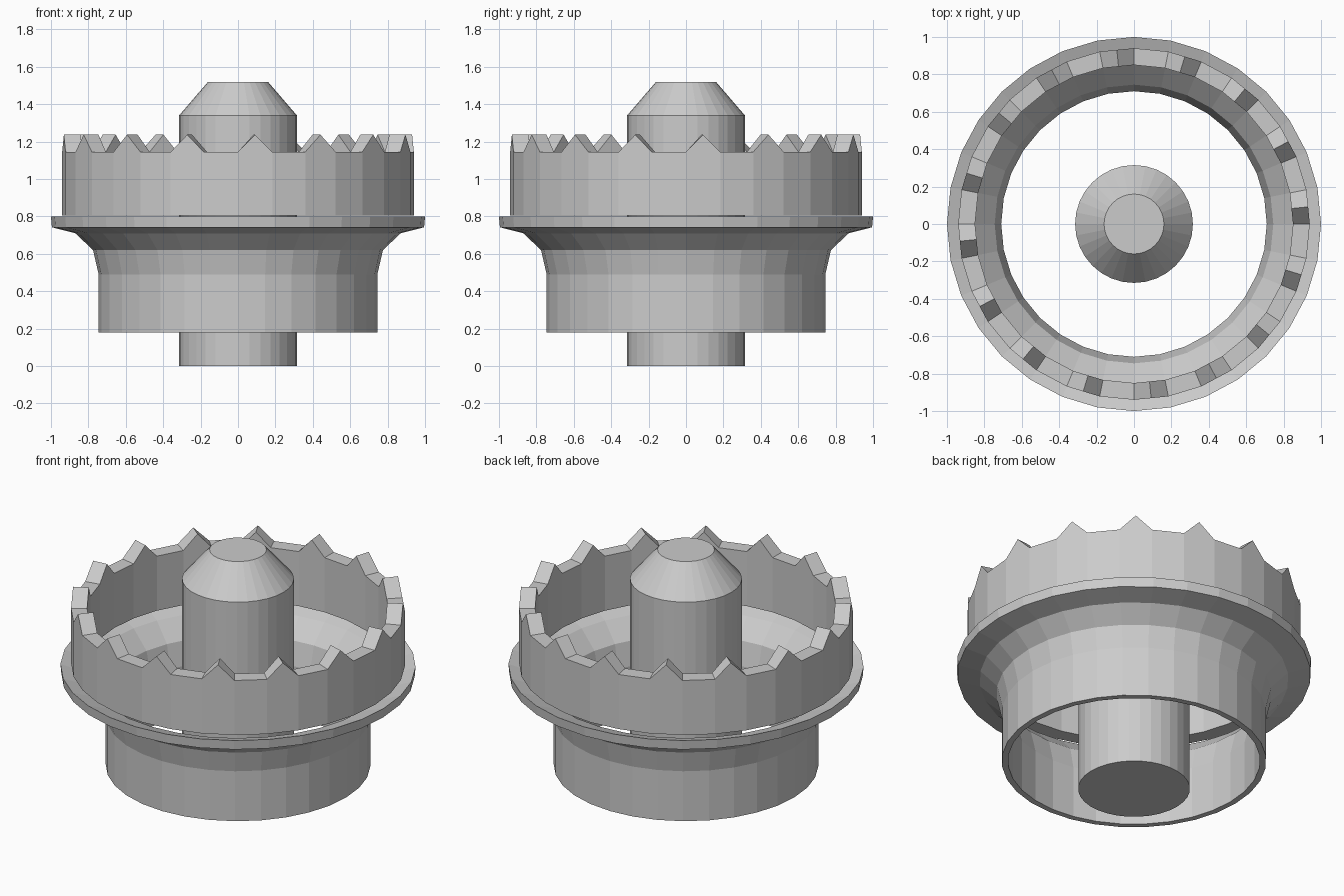
import bpy, bmesh
from math import sin, cos, pi

if "Cube" in bpy.data.objects:
    bpy.data.objects.remove(bpy.data.objects["Cube"])

SIDES = 32

def finish(name, bm):
    bmesh.ops.recalc_face_normals(bm, faces=bm.faces)
    mesh = bpy.data.meshes.new(name)
    bm.to_mesh(mesh)
    bm.free()
    obj = bpy.data.objects.new(name, mesh)
    bpy.context.collection.objects.link(obj)
    return obj

def ring_point(r, a, z):
    return (r * cos(a), r * sin(a), z)

def lathe(name, profile, closed):
    """Revolve (radius, z) points; closed joins the profile, otherwise ends are capped."""
    bm = bmesh.new()
    loops = [[bm.verts.new(ring_point(r, 2 * pi * i / SIDES, z)) for i in range(SIDES)]
             for r, z in profile]
    n = len(loops)
    for k in range(n if closed else n - 1):
        a, b = loops[k], loops[(k + 1) % n]
        for i in range(SIDES):
            j = (i + 1) % SIDES
            bm.faces.new((a[i], a[j], b[j], b[i]))
    if not closed:
        bm.faces.new(loops[0])
        bm.faces.new(loops[-1])
    return finish(name, bm)

# Central shaft with chamfered tip
lathe("shaft", [(0.315, 0), (0.315, 1.34), (0.16, 1.52)], False)

# Thin flared housing with an outer rim
lathe("flared_housing", [(0.745, 0.18), (0.745, 0.49), (0.775, 0.62), (0.87, 0.71),
                         (0.995, 0.742), (1.0, 0.80),
                         (0.85, 0.745), (0.745, 0.64), (0.71, 0.50), (0.71, 0.18)], True)

# Toothed crown: every second segment carries a pointed tooth
R_OUT, R_IN, Z_BOT, Z_TOP, Z_TIP = 0.94, 0.85, 0.806, 1.145, 1.237
bm = bmesh.new()
cols = []
for i in range(SIDES):
    a = 2 * pi * i / SIDES
    cols.append([bm.verts.new(ring_point(r, a, z))
                 for r, z in ((R_OUT, Z_BOT), (R_OUT, Z_TOP), (R_IN, Z_TOP), (R_IN, Z_BOT))])
for i in range(SIDES):
    p, q = cols[i], cols[(i + 1) % SIDES]
    bm.faces.new((p[0], p[3], q[3], q[0]))
    if i % 2 == 0:
        tips = []
        for k in (1, 2):
            mid = (p[k].co + q[k].co) / 2
            tips.append(bm.verts.new((mid.x, mid.y, Z_TIP)))
        to, ti = tips
        bm.faces.new((p[0], q[0], q[1], to, p[1]))
        bm.faces.new((p[3], p[2], ti, q[2], q[3]))
        bm.faces.new((p[1], to, ti, p[2]))
        bm.faces.new((to, q[1], q[2], ti))
    else:
        bm.faces.new((p[0], q[0], q[1], p[1]))
        bm.faces.new((p[3], p[2], q[2], q[3]))
        bm.faces.new((p[1], q[1], q[2], p[2]))
finish("toothed_crown", bm)
